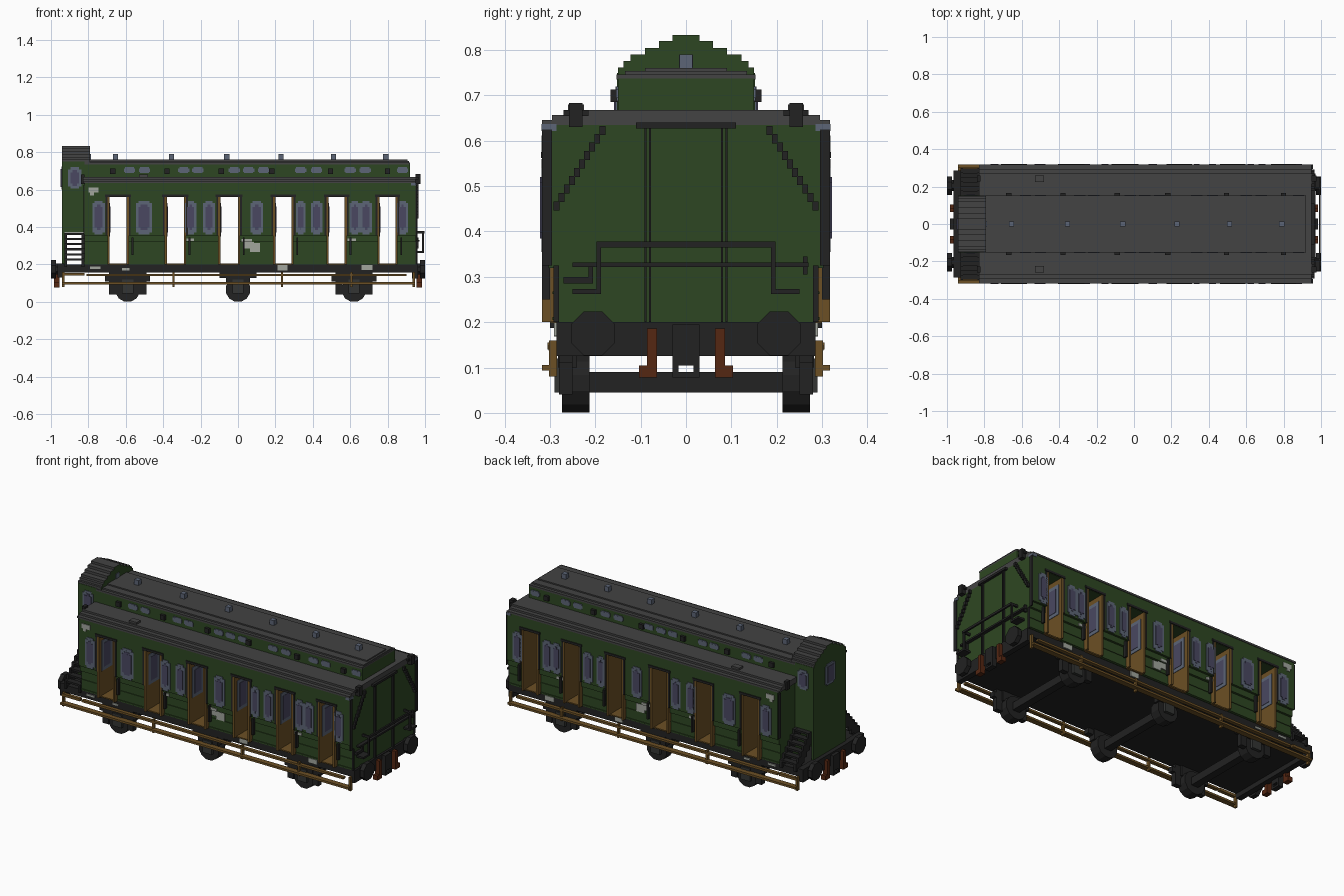
import bpy, bmesh, math
from mathutils import Matrix

if "Cube" in bpy.data.objects:
    bpy.data.objects.remove(bpy.data.objects["Cube"], do_unlink=True)


def material(name, rgb):
    m = bpy.data.materials.new(name)
    m.diffuse_color = (*rgb, 1)
    m.use_nodes = True
    bsdf = next(n for n in m.node_tree.nodes if n.type == 'BSDF_PRINCIPLED')
    bsdf.inputs["Base Color"].default_value = (*rgb, 1)
    bsdf.inputs["Roughness"].default_value = 0.9
    return m


GREEN = material("dark green paint", (0.027, 0.062, 0.016))
ROOF = material("roof grey", (0.056, 0.056, 0.056))
BLACK = material("iron black", (0.016, 0.016, 0.016))
IRON = material("axle box grey", (0.034, 0.036, 0.034))
WOOD = material("brown wood", (0.150, 0.080, 0.018))
FRAME = material("window frame blue grey", (0.107, 0.130, 0.180))
GLASS = material("violet glass", (0.068, 0.064, 0.120))
PLATE = material("pale plate", (0.36, 0.38, 0.34))
RUST = material("rust red", (0.090, 0.020, 0.006))


def finish(name, bm, *mats):
    me = bpy.data.meshes.new(name)
    bm.to_mesh(me)
    bm.free()
    for m in mats:
        me.materials.append(m)
    ob = bpy.data.objects.new(name, me)
    bpy.context.collection.objects.link(ob)
    return ob


def part(name, mat, boxes, mirror=False):
    """One object from boxes (x0, x1, y0, y1, z0, z1), optionally mirrored in y."""
    bm = bmesh.new()
    boxes = list(boxes)
    if mirror:
        boxes += [(a, b, -d, -c, e, f) for a, b, c, d, e, f in boxes]
    for x0, x1, y0, y1, z0, z1 in boxes:
        loc = Matrix.Translation(((x0 + x1) / 2, (y0 + y1) / 2, (z0 + z1) / 2))
        size = Matrix.Diagonal((x1 - x0, y1 - y0, z1 - z0, 1))
        bmesh.ops.create_cube(bm, size=1, matrix=loc @ size)
    return finish(name, bm, mat)


def discs(name, mat, items, axis, sides):
    """Cylinders (x, y, z, radius, length) lying along the x or y axis."""
    bm = bmesh.new()
    turn = Matrix.Rotation(math.pi / 2, 4, 'Y' if axis == 'x' else 'X')
    spin = Matrix.Rotation(math.pi / sides, 4, 'Z')
    for x, y, z, r, length in items:
        bmesh.ops.create_cone(bm, cap_ends=True, segments=sides, radius1=r, radius2=r,
                              depth=length, matrix=Matrix.Translation((x, y, z)) @ turn @ spin)
    return finish(name, bm, mat)


def rounded(x, hw, z0, z1, y0, y1, c=0.012):
    """Window pane on a side wall with notched corners."""
    return [(x - hw, x + hw, y0, y1, z0 + c, z1 - c),
            (x - hw + c, x + hw - c, y0, y1 - 0.0005, z0, z1)]


# Cross passages that cut through the body
doors = [(-0.687, -0.596), (-0.38, -0.29), (-0.094, 0.0), (0.20, 0.286), (0.484, 0.57), (0.757, 0.842)]
X0, X1, W = -0.82, 0.95, 0.315
T = 0.012                                   # lining thickness
edges = [X0] + [e for a, b in doors for e in (a - T, b + T)] + [X1]
layers = [(0.20, 0.32, 0.29), (0.32, 0.355, 0.303), (0.355, 0.56, W)]
body = [(edges[i], edges[i + 1], -w, w, z0, z1)
        for i in range(0, len(edges), 2) for z0, z1, w in layers]
body.append((X0, X1, -W, W, 0.56, 0.635))
part("coach_body", GREEN, body)

# Wooden passage linings, floors and door windows
lining = []
for a, b in doors:
    lining += [(a - T, a, -0.318, 0.318, 0.2, 0.56), (b, b + T, -0.318, 0.318, 0.2, 0.56),
               (a, b, -0.30, 0.30, 0.198, 0.205)]
part("passage_lining", WOOD, lining)
part("door_window_frame", FRAME, [(a, a + 0.003, 0.195, 0.295, 0.35, 0.53) for a, b in doors], True)
part("door_window_glass", GLASS, [(a, a + 0.005, 0.215, 0.275, 0.37, 0.51) for a, b in doors], True)

# Door surrounds: lintels, jambs and handles
trim = []
for a, b in doors:
    trim += [(a - 0.025, b + 0.025, W, 0.32, 0.562, 0.575),
             (a - 0.022, a - T, W, 0.319, 0.355, 0.56), (b + T, b + 0.022, W, 0.319, 0.355, 0.56),
             (b + 0.026, b + 0.036, 0.30, 0.318, 0.25, 0.345)]
part("door_trim", BLACK, trim, True)

# Side windows (centre, half width)
wins = [(-0.745, 0.033), (-0.503, 0.042), (-0.253, 0.031), (-0.155, 0.031), (0.10, 0.034),
        (0.335, 0.026), (0.42, 0.031), (0.60 + 0.025, 0.029), (0.685, 0.031), (0.875 + 0.005, 0.03)]
part("side_window_frame", FRAME, [q for x, h in wins for q in rounded(x, h, 0.36, 0.54, W, 0.319)], True)
part("side_window_glass", GLASS, [q for x, h in wins for q in rounded(x, h - 0.012, 0.385, 0.52, W, 0.322)], True)

# Horizontal panel strips along the lower sides
strips = [(edges[i], edges[i + 1], 0.28, 0.294, z, z + 0.006)
          for i in range(0, len(edges), 2) for z in (0.205, 0.262)]
part("panel_strips", GREEN, strips, True)

# Pale plates on the sides and sole bar
part("side_plates", PLATE, [
    (-0.80, -0.745, W, 0.319, 0.585, 0.612), (-0.79, -0.77, W, 0.319, 0.57, 0.585),
    (-0.295 + 0.02, -0.235, 0.303, 0.308, 0.325, 0.34), (0.03, 0.085, 0.29, 0.2965, 0.285, 0.32),
    (0.02, 0.075, 0.303, 0.308, 0.32, 0.335), (0.065, 0.118, 0.29, 0.2965, 0.268, 0.315),
    (0.585, 0.63, 0.303, 0.308, 0.325, 0.34),
    (0.21, 0.265, 0.285, 0.291, 0.168, 0.198), (0.66, 0.72, 0.285, 0.291, 0.17, 0.198),
    (-0.79, -0.735, 0.285, 0.291, 0.176, 0.188), (-0.62, -0.58, 0.285, 0.291, 0.168, 0.18)], True)

# Stepped main roof with small hatches
part("main_roof", ROOF, [(X0 - 0.01, X1, -w, w, z, z + 0.011) for z, w in
                         ((0.635, 0.318), (0.646, 0.295), (0.657, 0.27))])
part("roof_hatches", ROOF, [(-0.53, -0.48, 0.225, 0.26, 0.655, 0.68)], True)
part("roof_corner_plates", FRAME, [(0.925, 0.953, 0.285, 0.3185, 0.622, 0.637)], True)

# Raised roof lantern with windows and lamps
part("lantern", GREEN, [(X0, 0.92, -0.15, 0.15, 0.66, 0.737)])
part("lantern_roof", ROOF, [(X0, 0.92, -0.153, 0.153, 0.735, 0.746), (X0, 0.915, -0.135, 0.135, 0.746, 0.754),
                            (X0, 0.905, -0.09, 0.09, 0.754, 0.761)])
lwins = [-0.58, -0.50, -0.29, -0.215, -0.02, 0.057, 0.137, 0.335, 0.42, 0.60, 0.68, 0.88]
part("lantern_window", FRAME, [q for x in lwins for q in rounded(x, 0.03, 0.688, 0.72, 0.15, 0.154, 0.006)], True)
part("lantern_lamps", BLACK, [(x - 0.014, x + 0.014, 0.15, 0.166, 0.685, 0.713)
                              for x in (-0.67, -0.38, -0.09, 0.18, 0.495, 0.80)], True)
part("roof_vents", FRAME, [(x - 0.014, x + 0.014, -0.014, 0.014, 0.76, 0.79)
                           for x in (-0.655, -0.355, -0.06, 0.23, 0.51, 0.79)])

# Brake cabin with stepped arched roof: ends green, upper faces grey
part("cabin", GREEN, [(-0.94, X0, -0.152, 0.152, 0.37, 0.75), (-0.94, -0.928, -0.152, 0.152, 0.2, 0.37)])
steps = [(0.15, 0.745), (0.15, 0.762), (0.138, 0.776), (0.122, 0.79), (0.09, 0.805), (0.06, 0.82), (0.03, 0.833)]
outline = [(steps[0][0], steps[0][1])]
for (w0, z0), (w1, z1) in zip(steps, steps[1:]):
    outline += [(w1, z0), (w1, z1)] if w1 != w0 else [(w1, z1)]
outline += [(-y, z) for y, z in reversed(outline)]
bm = bmesh.new()
end = bm.faces.new([bm.verts.new((-0.941, y, z)) for y, z in outline])
ext = bmesh.ops.extrude_face_region(bm, geom=[end])["geom"]
bmesh.ops.translate(bm, vec=(0.151, 0, 0), verts=[v for v in ext if isinstance(v, bmesh.types.BMVert)])
bmesh.ops.recalc_face_normals(bm, faces=bm.faces)
for f in bm.faces:
    f.material_index = 0 if abs(f.normal.x) > 0.5 else 1
finish("cabin_roof", bm, GREEN, ROOF)
part("cabin_side_window_frame", FRAME, rounded(-0.873, 0.035, 0.605, 0.72, 0.152, 0.156), True)
part("cabin_side_window_glass", GLASS, rounded(-0.873, 0.023, 0.62, 0.705, 0.152, 0.159), True)
part("cabin_end_window_frame", FRAME, [(-0.945, -0.94, -0.045, 0.045, 0.61, 0.715), (-0.945, -0.94, -0.033, 0.033, 0.6, 0.725)])
part("cabin_end_window_glass", GLASS, [(-0.948, -0.94, -0.03, 0.03, 0.615, 0.71)])
part("cabin_lookout_window", FRAME, [(-0.79, -0.786, -0.015, 0.015, 0.762, 0.79)])

# Open stairs on both sides of the cabin, with stepped stringers
stairs = []
for i in range(6):
    y, z = 0.272 - 0.024 * i, 0.222 + 0.027 * i
    stairs.append((-0.925, -0.82, y - 0.012, y + 0.024, z, z + 0.011))
    for x in (-0.928, -0.836):
        stairs.append((x, x + 0.014, y - 0.03, y + 0.028, z - 0.035, z + 0.012))
part("cabin_stairs", BLACK, stairs, True)

# Underframe and end beams
part("underframe", BLACK, [(-0.955, 0.95, -0.285, 0.285, 0.158, 0.2), (0.93, 0.962, -0.285, 0.285, 0.125, 0.199),
                           (-0.965, -0.93, -0.285, 0.285, 0.13, 0.205)])

# Buffers, hooks and brake hoses at both ends
discs("buffer_heads", BLACK, [(s * 0.987, y, 0.175, 0.053, 0.026) for s in (-1, 1) for y in (-0.205, 0.205)], 'x', 8)
discs("buffer_shafts", BLACK, [(s * 0.965, y, 0.175, 0.032, 0.04) for s in (-1, 1) for y in (-0.205, 0.205)], 'x', 8)
hooks, hoses = [], []
for s in (-1, 1):
    a, b = sorted((s * 0.955, s * 0.985))
    hooks += [(a, b, -0.03, 0.03, 0.105, 0.195), (a, b, -0.03, -0.016, 0.08, 0.105), (a, b, 0.016, 0.03, 0.08, 0.105),
              (a, b, -0.03, 0.03, 0.078, 0.09)]
    for t in (-1, 1):
        y0, y1 = sorted((t * 0.064, t * 0.086))
        z0, z1 = sorted((t * 0.064, t * 0.104))
        hoses += [(a, b, y0, y1, 0.1, 0.186), (a, b, z0, z1, 0.078, 0.105)]
part("coupling_hooks", BLACK, hooks)
part("brake_hoses", RUST, hoses)

# Wheels, axles, springs and axle boxes
axles = [-0.59, 0.0, 0.62]
discs("wheels", BLACK, [(x, y, 0.066, 0.067, 0.06) for x in axles for y in (-0.243, 0.243)], 'y', 12)
part("axles", BLACK, [(x - 0.022, x + 0.022, -0.22, 0.22, 0.045, 0.09) for x in axles])
gear = []
for x in axles:
    gear += [(x - 0.065, x + 0.065, 0.24, 0.282, 0.10, 0.16), (x - 0.10, x + 0.10, 0.25, 0.28, 0.128, 0.16)]
    if x:
        gear += [(x - 0.12, x + 0.12, 0.25, 0.28, 0.11, 0.138), (x - 0.10, x - 0.06, 0.25, 0.28, 0.04, 0.11),
                 (x + 0.06, x + 0.10, 0.25, 0.28, 0.04, 0.11)]
part("springs", BLACK, gear, True)
part("axle_boxes", IRON, [(x - 0.03, x + 0.03, 0.26, 0.29, 0.045, 0.12) for x in axles], True)

# Wooden footboards and hangers
boards = [(-0.94, 0.945, 0.286, 0.318, 0.094, 0.106), (-0.81, 0.90, 0.282, 0.303, 0.138, 0.15)]
boards += [(x - 0.006, x + 0.006, 0.284, 0.302, 0.08, 0.16) for x in (-0.934, -0.345, 0.235, 0.605, 0.94)]
boards.append((-0.94, -0.82, 0.285, 0.305, 0.14, 0.155))
part("footboards", WOOD, boards, True)

# Rails and corner irons on the plain end
half = [(X1, 0.96, 0.077, 0.082, 0.2, 0.64), (X1, 0.96, 0.087, 0.092, 0.2, 0.64),
        (X1, 0.956, 0.295, 0.317, 0.325, 0.625), (X1, 0.956, 0.28, 0.292, 0.2, 0.325),
        (X1, 0.998, 0.187, 0.197, 0.365, 0.378), (0.985, 0.995, 0.187, 0.197, 0.265, 0.37),
        (X1, 0.995, 0.187, 0.25, 0.262, 0.273), (X1, 0.975, 0.228, 0.258, 0.63, 0.683),
        (X1, 0.965, 0.215, 0.27, 0.655, 0.668)]
for i in range(10):                          # stepped diagonal grab rails
    y, z = 0.178 + 0.0112 * i, 0.622 - 0.0185 * i
    half.append((X1, 0.965, y, y + 0.013, z - 0.009, z + 0.011))
part("end_rails", BLACK, half, True)
part("end_cross_rails", BLACK, [(X1, 0.965, -0.11, 0.11, 0.627, 0.64), (0.988, 0.998, -0.197, 0.197, 0.365, 0.378),
                                (X1, 0.97, -0.25, 0.27, 0.322, 0.332), (X1, 0.966, -0.215, -0.205, 0.29, 0.33),
                                (X1, 0.966, -0.27, -0.205, 0.285, 0.3), (X1, 0.966, 0.258, 0.268, 0.305, 0.345)])

# Lamp irons and corner posts at the cabin end
part("cabin_end_irons", BLACK, [(-0.84, X0, 0.228, 0.258, 0.63, 0.68), (-0.826, X0, 0.295, 0.314, 0.36, 0.625)], True)
